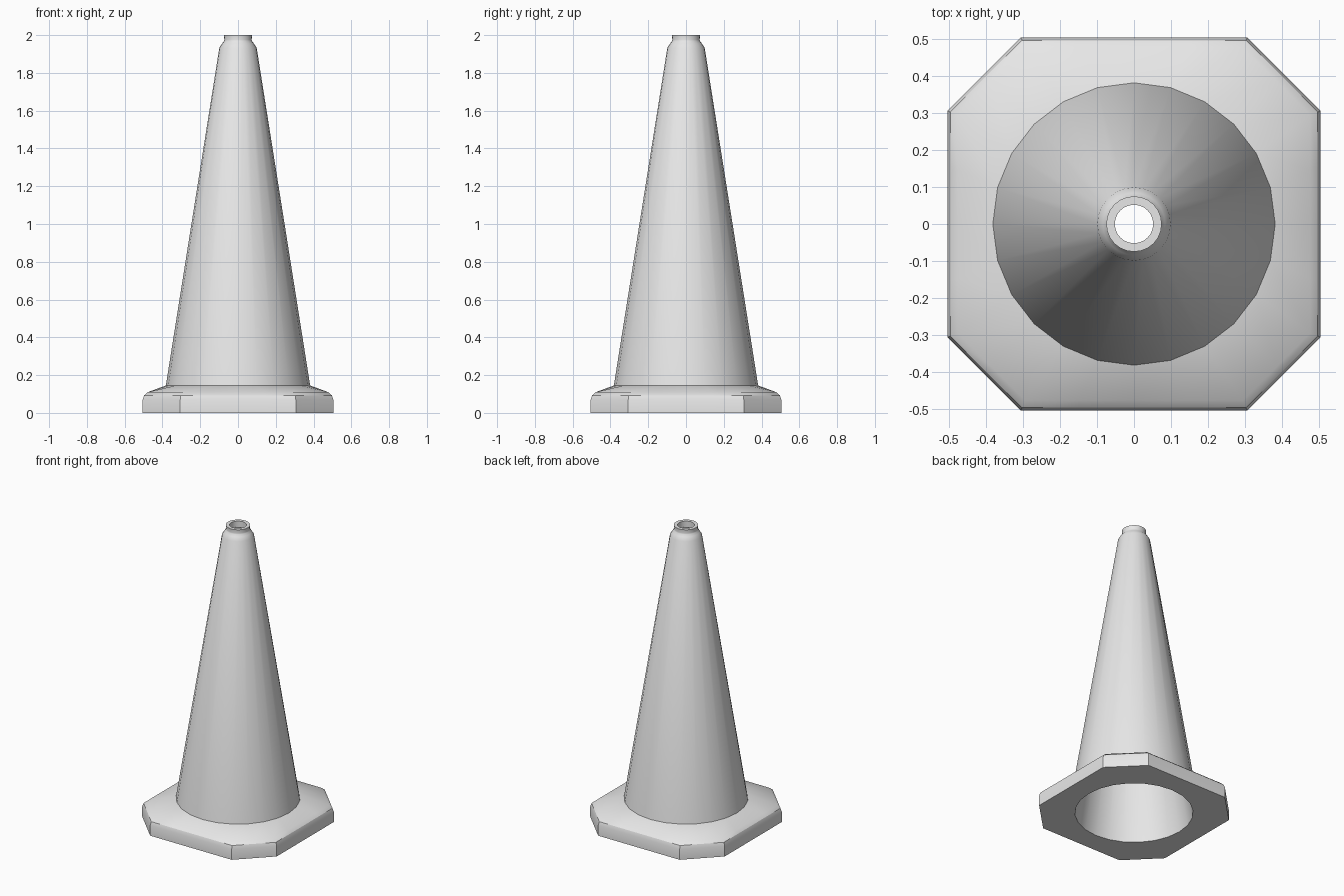
import bpy
import bmesh
from math import cos, sin, radians, pi

SIDES = 24

default = bpy.data.objects.get("Cube")
if default:
    bpy.data.objects.remove(default, do_unlink=True)

grey = bpy.data.materials.new("light grey plastic")
grey.use_nodes = True
grey.diffuse_color = (0.8, 0.8, 0.8, 1)
grey.node_tree.nodes["Principled BSDF"].inputs["Base Color"].default_value = (0.8, 0.8, 0.8, 1)


def circle(radius, z):
    return [(radius * cos(2 * pi * i / SIDES), radius * sin(2 * pi * i / SIDES), z)
            for i in range(SIDES)]


def octagon(half, corner, z):
    """Square with cut corners, with one point for each point of the circle."""
    quarter = [(half, corner * t) for t in (0, 0.5, 1)]
    quarter += [((half + corner) / 2, (half + corner) / 2)]
    quarter += [(corner * t, half) for t in (1, 0.5)]
    points = []
    for turn in range(4):
        c, s = round(cos(turn * pi / 2)), round(sin(turn * pi / 2))
        points += [(c * x - s * y, s * x + c * y, z) for x, y in quarter]
    return points


def loft(name, rings):
    """Skin a run of rings with quads, with smooth shading and sharp edges."""
    bm = bmesh.new()
    loops = [[bm.verts.new(p) for p in ring] for ring in rings]
    for low, high in zip(loops, loops[1:]):
        for i in range(SIDES):
            j = (i + 1) % SIDES
            bm.faces.new((low[i], low[j], high[j], high[i]))
    mesh = bpy.data.meshes.new(name)
    bm.to_mesh(mesh)
    bm.free()
    mesh.materials.append(grey)
    obj = bpy.data.objects.new(name, mesh)
    bpy.context.collection.objects.link(obj)
    bpy.ops.object.select_all(action="DESELECT")
    obj.select_set(True)
    bpy.context.view_layer.objects.active = obj
    bpy.ops.object.shade_smooth_by_angle(angle=radians(30))
    return obj


# Foot: flat underside, upright rim, rounded edge, slope up to the cone
loft("base_plate", [
    circle(0.364, 0),
    octagon(0.505, 0.306, 0),
    octagon(0.505, 0.306, 0.07),
    octagon(0.497, 0.303, 0.093),
    octagon(0.477, 0.295, 0.11),
    circle(0.382, 0.145),
])

# Hollow cone: outer wall, shoulder, neck, rim, then inner wall back down
cone_profile = [
    (0.382, 0.145), (0.099, 1.932), (0.084, 1.956), (0.074, 1.968),
    (0.072, 1.975), (0.075, 2.0), (0.052, 2.0), (0.052, 1.96),
    (0.08, 1.92), (0.364, 0),
]
loft("cone_body", [circle(r, z) for r, z in cone_profile])
